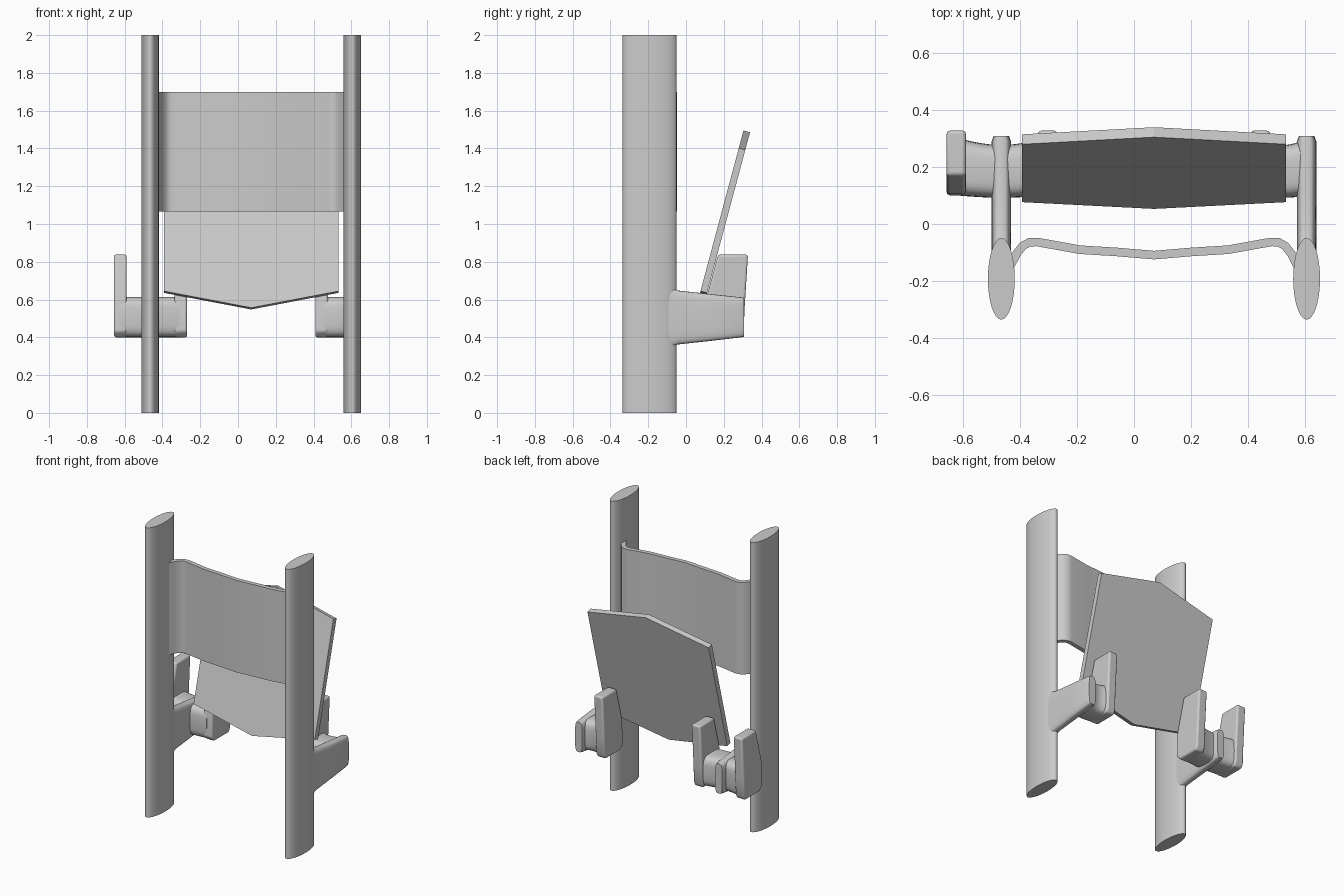
import bpy, bmesh, math
from mathutils import Vector

if "Cube" in bpy.data.objects:
    bpy.data.objects.remove(bpy.data.objects["Cube"])

MID = 0.07          # x of the frame's symmetry plane
POST = 0.535        # post distance from that plane


def make(name, rings, smooth=True, bevel=0.0):
    """Loft closed rings of points into a capped solid."""
    bm = bmesh.new()
    loops = [[bm.verts.new(p) for p in r] for r in rings]
    n = len(loops[0])
    for a, b in zip(loops, loops[1:]):
        for i in range(n):
            bm.faces.new((a[i], a[(i + 1) % n], b[(i + 1) % n], b[i]))
    bm.faces.new(loops[0])
    bm.faces.new(loops[-1])
    bmesh.ops.recalc_face_normals(bm, faces=bm.faces[:])
    me = bpy.data.meshes.new(name)
    bm.to_mesh(me)
    bm.free()
    ob = bpy.data.objects.new(name, me)
    bpy.context.collection.objects.link(ob)
    if bevel:
        m = ob.modifiers.new("bevel", 'BEVEL')
        m.width, m.segments = bevel, 3
    if smooth:
        bpy.ops.object.select_all(action='DESELECT')
        ob.select_set(True)
        bpy.context.view_layer.objects.active = ob
        bpy.ops.object.shade_smooth_by_angle(angle=math.radians(35))
    return ob


def oval(a, b, power=1.0, n=32):
    """Ellipse (power 1) or rounded rectangle (power < 1) as 2D points."""
    pts = []
    for i in range(n):
        t = 2 * math.pi * i / n
        c, s = math.cos(t), math.sin(t)
        pts.append((a * math.copysign(abs(c) ** power, c),
                    b * math.copysign(abs(s) ** power, s)))
    return pts


for label, side in (("left", -1), ("right", 1)):
    px = MID + side * POST

    # upright oval post
    make(label + "_post", [[(px + u, -0.192 + v, z) for u, v in oval(0.047, 0.143)]
                           for z in (0, 2)])

    # arm tapering back from the post
    arm = []
    for y, w, lo, hi in ((-0.12, 0.034, 0.34, 0.67), (-0.06, 0.034, 0.355, 0.655),
                         (-0.045, 0.034, 0.362, 0.648), (0.13, 0.034, 0.381, 0.629),
                         (0.29, 0.034, 0.40, 0.612), (0.308, 0.027, 0.403, 0.609)):
        arm.append([(px + u, y, (lo + hi) / 2 + v)
                    for u, v in oval(w, (hi - lo) / 2, 0.5)])
    make(label + "_arm", arm)

    # sideways hub, waisted between the ears
    inner = MID + side * 0.38
    outer = px if side > 0 else -0.62
    hub = []
    for k in range(13):
        f = k / 12
        x = inner + (outer - inner) * f
        waist = math.sin(math.pi * f)
        y0, y1 = 0.10 - 0.008 * waist, 0.302 - 0.025 * waist
        hub.append([(x, (y0 + y1) / 2 + u, 0.507 + v)
                    for u, v in oval((y1 - y0) / 2, 0.107, 0.5)])
    make(label + "_hub", hub)

    # upright ears; the right hub has only the inner one
    ears = [("inner", MID + side * 0.373)]
    if side < 0:
        ears.append(("outer", -0.623))
    outline = [(0.13, 0.40), (0.29, 0.40), (0.305, 0.43), (0.31, 0.55),
               (0.328, 0.838), (0.17, 0.838), (0.105, 0.60), (0.10, 0.43)]
    for ear, x in ears:
        make(f"{label}_{ear}_ear", [[(x + d, y, z) for y, z in outline]
                                    for d in (-0.034, 0.034)], bevel=0.012)

# curved front panel hooked into the posts
half = [(-0.505, -0.15), (-0.482, -0.105), (-0.46, -0.077), (-0.437, -0.064),
        (-0.41, -0.063), (-0.26, -0.09), (-0.13, -0.098), (0, -0.109)]
path = [Vector(p) for p in half] + [Vector((-x, y)) for x, y in reversed(half[:-1])]
front, back = [], []
for i, p in enumerate(path):
    d = (path[min(i + 1, len(path) - 1)] - path[max(i - 1, 0)]).normalized()
    nrm = Vector((-d.y, d.x)) * 0.015
    front.append(p - nrm)
    back.append(p + nrm)
make("front_panel", [[(MID + p.x, p.y, z) for p in front + back[::-1]]
                     for z in (1.065, 1.70)])

# leaning board with pointed top and bottom
shape = [(-0.463, 0.645), (0, 0.557), (0.463, 0.645),
         (0.463, 1.402), (0, 1.495), (-0.463, 1.402)]
lean = math.tan(math.radians(15))
slab = []
for t in (0, 0.036):
    slab.append([(MID + x, 0.053 + (z - 0.557) * lean + t * 0.966, z - t * 0.259)
                 for x, z in shape])
make("leaning_board", slab, smooth=False)
